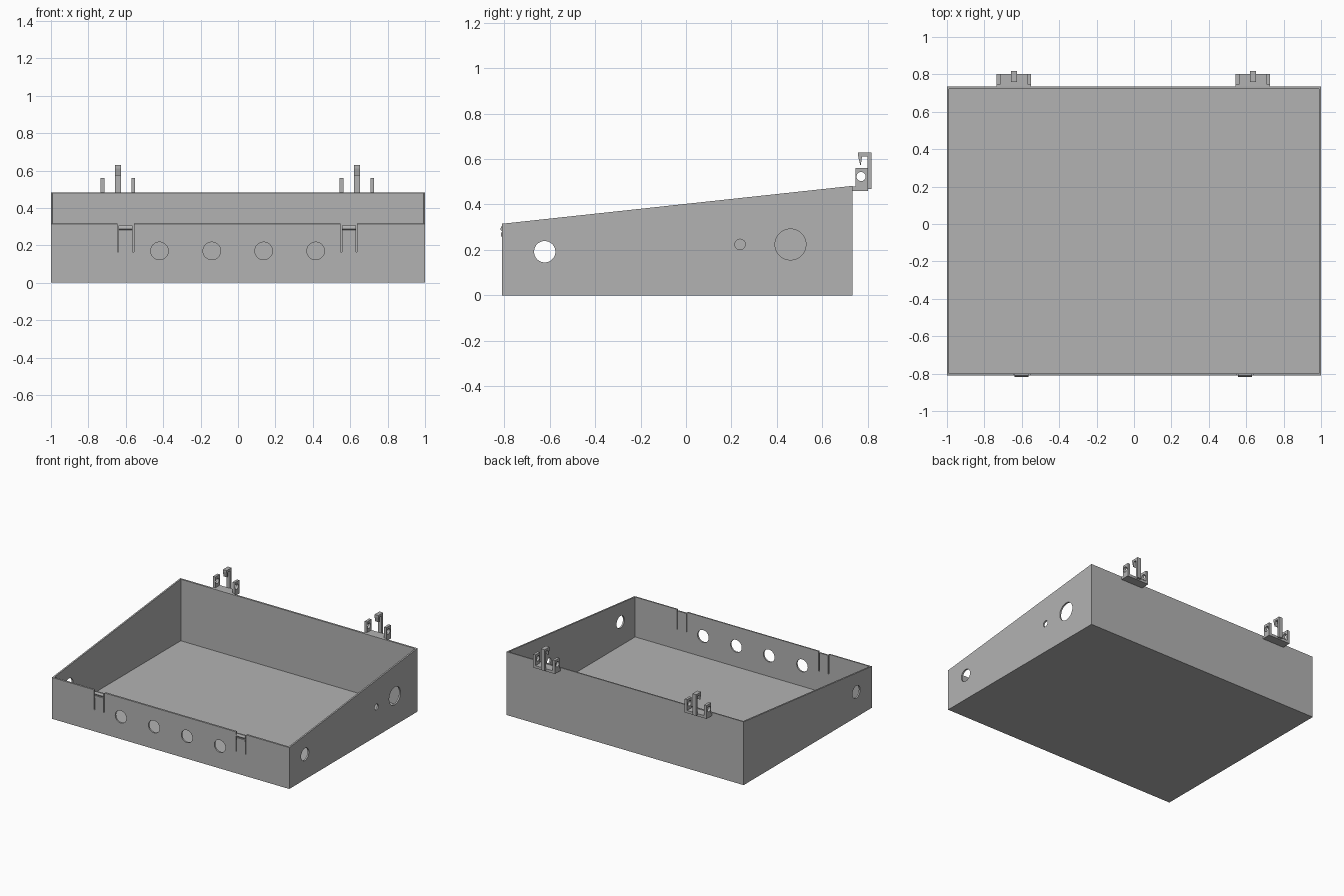
import bpy
import bmesh
from math import pi
from mathutils import Matrix, Vector

old = bpy.data.objects.get("Cube")
if old:
    bpy.data.objects.remove(old, do_unlink=True)

grey = bpy.data.materials.new("plain grey")
grey.use_nodes = True
COLOUR = (0.45, 0.45, 0.45, 1)
grey.diffuse_color = COLOUR
grey.node_tree.nodes["Principled BSDF"].inputs["Base Color"].default_value = COLOUR

FRONT, BACK = -0.811, 0.734
LOW, HIGH = 0.315, 0.482
WALL = 0.012


def finish(name, bm):
    bmesh.ops.recalc_face_normals(bm, faces=bm.faces)
    mesh = bpy.data.meshes.new(name)
    bm.to_mesh(mesh)
    bm.free()
    mesh.materials.append(grey)
    obj = bpy.data.objects.new(name, mesh)
    bpy.context.collection.objects.link(obj)
    return obj


def prism(name, profile, x0, x1):
    """Extrude a (y, z) outline along x."""
    bm = bmesh.new()
    face = bm.faces.new([bm.verts.new((x0, y, z)) for y, z in profile])
    new = bmesh.ops.extrude_face_region(bm, geom=[face])["geom"]
    bmesh.ops.translate(bm, vec=Vector((x1 - x0, 0, 0)),
                        verts=[v for v in new if isinstance(v, bmesh.types.BMVert)])
    return finish(name, bm)


def box(name, x0, x1, y0, y1, z0, z1):
    return prism(name, [(y0, z0), (y1, z0), (y1, z1), (y0, z1)], x0, x1)


def rod(name, centre, radius, length, axis):
    bm = bmesh.new()
    turn = Matrix.Rotation(pi / 2, 4, "Y" if axis == "X" else "X")
    bmesh.ops.create_cone(bm, cap_ends=True, segments=48, radius1=radius, radius2=radius,
                          depth=length, matrix=Matrix.Translation(centre) @ turn)
    return finish(name, bm)


def cut(obj, cutters):
    """Subtract the cutters, bake the result and discard them."""
    for c in cutters:
        c.hide_render = True
        mod = obj.modifiers.new("cut", "BOOLEAN")
        mod.operation = "DIFFERENCE"
        mod.solver = "EXACT"
        mod.object = c
    graph = bpy.context.evaluated_depsgraph_get()
    baked = bpy.data.meshes.new_from_object(obj.evaluated_get(graph))
    obj.modifiers.clear()
    obj.data = baked
    for c in cutters:
        bpy.data.objects.remove(c, do_unlink=True)


# Sloped open tray
tray = prism("tray", [(FRONT, 0), (BACK, 0), (BACK, HIGH), (FRONT, LOW)], -1, 1)
cutters = [box("cavity", -1 + WALL, 1 - WALL, FRONT + WALL, BACK - WALL, WALL, 0.7)]

# Front control holes
for x in (-0.42, -0.14, 0.137, 0.415):
    cutters.append(rod("front_hole", (x, FRONT, 0.17), 0.047, 0.1, "Y"))

# Side holes: the front pair on both walls, the others on the left wall only
for side in (-1, 1):
    cutters.append(rod("side_hole", (side, -0.622, 0.192), 0.047, 0.1, "X"))
cutters.append(rod("small_hole", (1, 0.238, 0.224), 0.023, 0.1, "X"))
cutters.append(rod("large_hole", (1, 0.46, 0.224), 0.068, 0.1, "X"))

# Slots that free the two front latch tabs
LATCHES = (-0.601, 0.593)
for x in LATCHES:
    for side in (-1, 1):
        s = x + side * 0.0405
        cutters.append(box("slot", s - 0.0035, s + 0.0035, FRONT - 0.05, FRONT + 0.05, 0.165, 0.4))
    cutters.append(box("tab_top", x - 0.039, x + 0.039, FRONT - 0.05, FRONT + 0.05, 0.306, 0.4))
cut(tray, cutters)

# Catches on the tabs
for i, x in enumerate(LATCHES):
    side = ("right", "left")[i]
    prism(f"{side}_catch", [(FRONT + 0.002, 0.306), (FRONT, 0.306), (-0.817, 0.294),
                            (-0.817, 0.288), (FRONT, 0.282), (FRONT + 0.002, 0.282)],
          x - 0.037, x + 0.037)
    prism(f"{side}_lower_catch", [(FRONT + 0.002, 0.276), (-0.815, 0.276),
                                  (-0.815, 0.258), (FRONT + 0.002, 0.258)],
          x - 0.037, x + 0.037)

# Hinge clips on the back: base, two pierced ears and a hooked arm
for side, x in (("right", -0.642), ("left", 0.636)):
    box(f"{side}_clip_base", x - 0.092, x + 0.092, BACK - 0.002, 0.801, 0.459, 0.479)
    for n, s in (("outer", -1), ("inner", 1)):
        e = x + s * 0.082
        ear = box(f"{side}_clip_{n}_ear", e - 0.01, e + 0.01, 0.747, 0.801, 0.46, 0.561)
        cut(ear, [rod("pin_hole", (e, 0.771, 0.523), 0.02, 0.1, "X")])
    prism(f"{side}_clip_arm", [(0.799, 0.468), (0.817, 0.468), (0.817, 0.629), (0.758, 0.629),
                               (0.758, 0.612), (0.767, 0.574), (0.77, 0.574), (0.775, 0.612),
                               (0.799, 0.612)],
          x - 0.016, x + 0.016)
